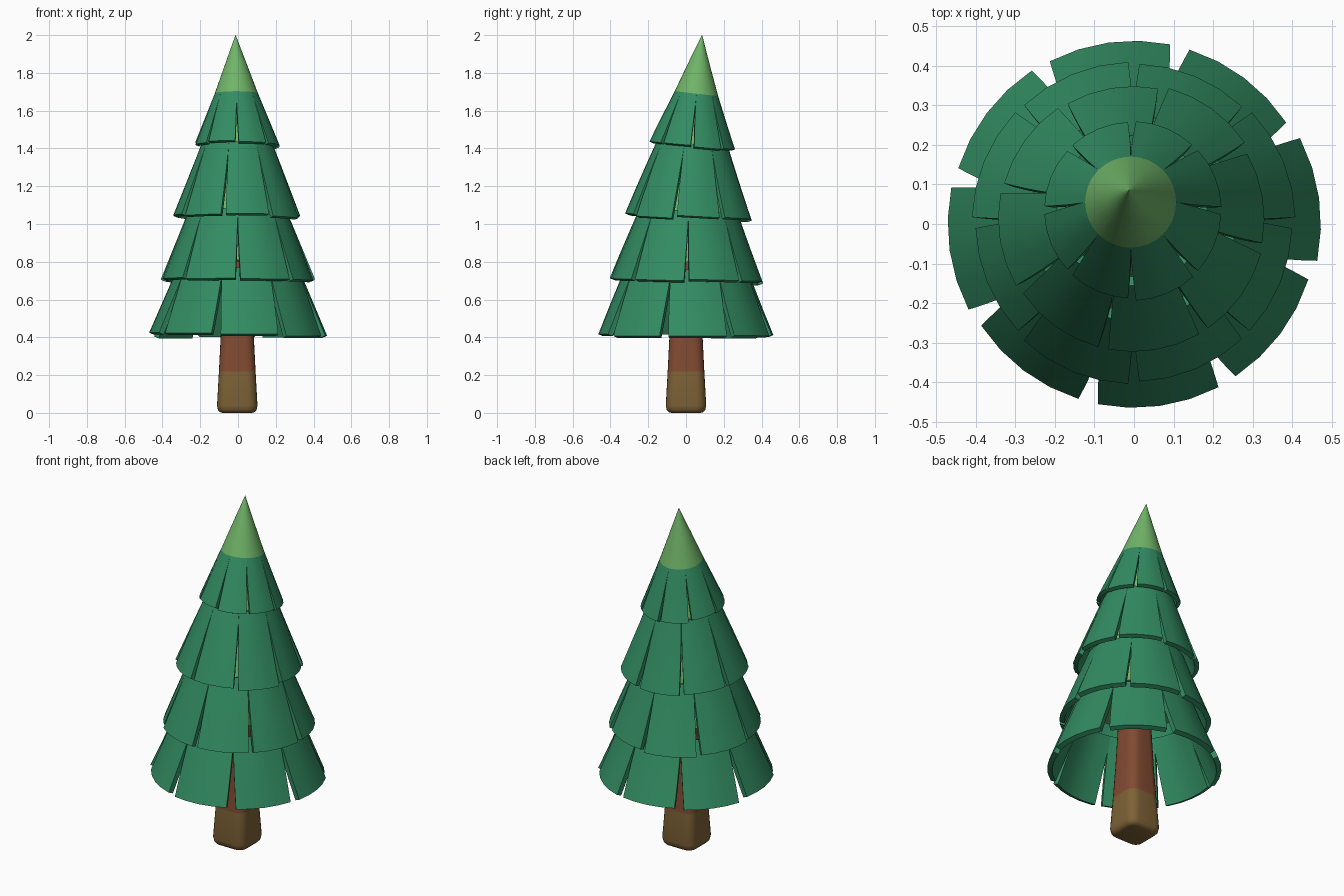
import bpy, bmesh, math, random

if "Cube" in bpy.data.objects:
    bpy.data.objects.remove(bpy.data.objects["Cube"])
random.seed(4)


def material(name, rgb):
    m = bpy.data.materials.new(name)
    m.diffuse_color = (*rgb, 1)
    m.use_nodes = True
    m.node_tree.nodes["Principled BSDF"].inputs["Base Color"].default_value = m.diffuse_color
    return m


DARK = material("dark green", (0.032, 0.262, 0.122))
LIGHT = material("light green", (0.162, 0.456, 0.138))
OLIVE = material("olive brown", (0.209, 0.122, 0.037))
RED = material("red brown", (0.223, 0.07, 0.032))


def bend(x, y, z):
    """Lean the tree gently backwards towards its tip."""
    t = max(0, (z - 0.4) / 1.6)
    return (x - 0.013 * t * t, y + 0.085 * t * t, z - 0.14 * t * y)


def finish(name, bm, mats, angle=35, thickness=0):
    bmesh.ops.recalc_face_normals(bm, faces=bm.faces) if not thickness else None
    me = bpy.data.meshes.new(name)
    bm.to_mesh(me)
    bm.free()
    ob = bpy.data.objects.new(name, me)
    bpy.context.collection.objects.link(ob)
    for m in mats:
        me.materials.append(m)
    bpy.ops.object.select_all(action='DESELECT')
    ob.select_set(True)
    bpy.context.view_layer.objects.active = ob
    if thickness:
        s = ob.modifiers.new("thickness", 'SOLIDIFY')
        s.thickness, s.offset = thickness, -1
        bpy.ops.object.modifier_apply(modifier=s.name)
    bpy.ops.object.shade_smooth_by_angle(angle=math.radians(angle))
    return ob


def loft(rings):
    """Skin closed rings of points and cap both ends."""
    bm = bmesh.new()
    vs = [[bm.verts.new(p) for p in r] for r in rings]
    n = len(vs[0])
    for a, b in zip(vs, vs[1:]):
        for i in range(n):
            j = (i + 1) % n
            bm.faces.new((a[i], a[j], b[j], b[i]))
    bm.faces.new(vs[0][::-1])
    bm.faces.new(vs[-1])
    return bm


def circle(r, z, n=32):
    return [bend(r * math.cos(2 * math.pi * i / n), r * math.sin(2 * math.pi * i / n), z)
            for i in range(n)]


def rounded_square(h, z, r):
    pts = []
    for q in range(4):
        c = math.pi / 4 + q * math.pi / 2
        cx, cy = (h - r) * math.sqrt(2) * math.cos(c), (h - r) * math.sqrt(2) * math.sin(c)
        for k in range(6):
            a = q * math.pi / 2 + k * math.pi / 10
            pts.append((cx + r * math.cos(a) - 0.004, cy + r * math.sin(a), z))
    return pts


# Trunk: rounded square post, olive foot and red-brown upper part
bm = loft([rounded_square(h, z, r) for h, z, r in (
    (0.078, 0.0, 0.03), (0.092, 0.004, 0.04), (0.102, 0.015, 0.048), (0.107, 0.04, 0.05),
    (0.097, 0.22, 0.05), (0.087, 0.42, 0.05), (0.07, 0.82, 0.045))])
for f in bm.faces:
    f.material_index = int(f.calc_center_median().z > 0.22)
finish("trunk", bm, [OLIVE, RED], 50)

# Pale inner core seen through the slits, and the pointed tip
finish("inner_core", loft([circle(0.27, 0.8), circle(0.155, 1.4), circle(0.09, 1.68)]), [LIGHT])
finish("tree_tip", loft([circle(0.115, 1.69), circle(0.058, 1.845), circle(0.0008, 2.0)]), [LIGHT])


# Branch tiers: eight tapered panels each, with slits opening downwards
def tier(name, r0, z0, r1, z1, first_slit, gap, thick):
    bm = bmesh.new()
    rows, cols = 6, 4
    for p in range(8):
        mid = math.radians(first_slit + 22.5 + 45 * p)
        drop = random.uniform(-0.012, 0.012)
        lift = random.uniform(-0.006, 0.006)
        grid = []
        for i in range(rows + 1):
            t = i / rows
            open_t = max(0, 1 - t / 0.9)
            half = math.pi / 8 - gap / 2 * open_t
            r = r0 + (r1 - r0) * t + lift * open_t
            z = z0 + (z1 - z0) * t + drop * open_t
            row = []
            for j in range(cols + 1):
                a = mid + half * (2 * j / cols - 1)
                row.append(bm.verts.new(bend(r * math.cos(a), r * math.sin(a), z)))
            grid.append(row)
        for i in range(rows):
            for j in range(cols):
                bm.faces.new((grid[i][j], grid[i][j + 1], grid[i + 1][j + 1], grid[i + 1][j]))
    finish(name, bm, [DARK], 35, thick)


tier("bottom_branches", 0.467, 0.415, 0.325, 0.76, 30.5, 0.11, 0.028)
tier("lower_branches", 0.405, 0.70, 0.26, 1.07, 0, 0.07, 0.028)
tier("upper_branches", 0.337, 1.035, 0.19, 1.42, 32, 0.08, 0.025)
tier("top_branches", 0.225, 1.42, 0.115, 1.69, 0, 0.09, 0.022)
